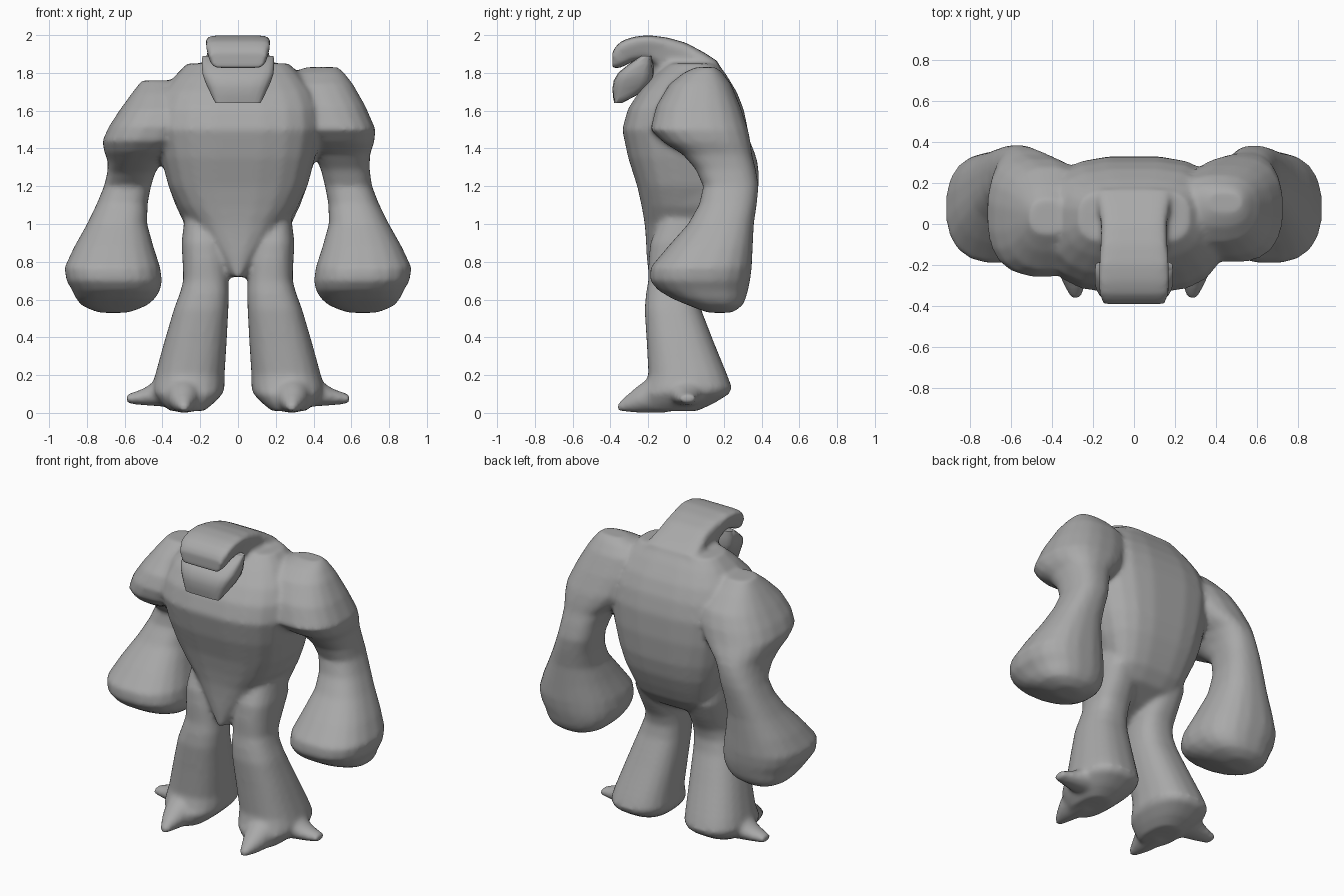
import bpy, bmesh, math

cube = bpy.data.objects.get("Cube")
if cube:
    bpy.data.objects.remove(cube, do_unlink=True)

# One clay grey for the whole body
clay = bpy.data.materials.new("clay grey")
clay.use_nodes = True
grey = (.4, .4, .4, 1)
clay.diffuse_color = grey
clay.node_tree.nodes["Principled BSDF"].inputs["Base Color"].default_value = grey


def with_midpoints(rings):
    """Insert a smoothly interpolated section between each pair of sections."""
    result = [rings[0]]
    last = len(rings) - 1
    for i in range(last):
        before, start = rings[max(i - 1, 0)], rings[i]
        end, after = rings[i + 1], rings[min(i + 2, last)]
        middle = [(9 * (s + e) - b - a) / 16
                  for b, s, e, a in zip(before, start, end, after)]
        result += [middle, end]
    return result


def section_point(angle, power):
    """Point on a unit rounded square; a higher power gives squarer corners."""
    c, s = math.cos(angle), math.sin(angle)
    return (math.copysign(abs(c) ** (2 / power), c),
            math.copysign(abs(s) ** (2 / power), s))


def place(axis, along, across, depth):
    """Map section coordinates to model coordinates for a loft axis."""
    return {"x": (along, across, depth),
            "y": (across, along, depth),
            "z": (across, depth, along)}[axis]


def select(parts):
    """Select the given parts and make the first one active."""
    bpy.ops.object.select_all(action="DESELECT")
    for part in parts:
        part.select_set(True)
    bpy.context.view_layer.objects.active = parts[0]


def loft(name, axis, rings, sides=20, power=2.5, mirror=1, pinch=lambda along: 1):
    """Skin sections given as (along, low across, high across, low depth, high depth).
    Pinch gives the width factor at the low-depth side."""
    bm = bmesh.new()
    loops = []
    for along, left, right, low, high in with_midpoints(rings):
        loop = []
        for i in range(sides):
            u, v = section_point(math.tau * (i + .5) / sides, power)
            u *= 1 + (pinch(along) - 1) * (1 - v) / 2
            across = (left + right + u * (right - left)) / 2
            depth = (low + high + v * (high - low)) / 2
            x, y, z = place(axis, along, across, depth)
            loop.append(bm.verts.new((x * mirror, y, z)))
        loops.append(loop)
    for first, second in zip(loops, loops[1:]):
        for i in range(sides):
            j = (i + 1) % sides
            bm.faces.new((first[i], first[j], second[j], second[i]))
    bm.faces.new(loops[0])
    bm.faces.new(loops[-1])
    bmesh.ops.recalc_face_normals(bm, faces=bm.faces)

    mesh = bpy.data.meshes.new(name)
    bm.to_mesh(mesh)
    bm.free()
    mesh.materials.append(clay)
    part = bpy.data.objects.new(name, mesh)
    bpy.context.collection.objects.link(part)
    return part


def centred(rings):
    """Expand (along, half width, low depth, high depth) symmetrically."""
    return [(along, -half, half, low, high) for along, half, low, high in rings]


# Torso: broad back, chest narrowing to a point at the lower front
torso = loft("body", "z", centred([
    (.72, .06, -.2, -.08),
    (.84, .26, -.21, .16),
    (1, .32, -.22, .26),
    (1.2, .37, -.26, .32),
    (1.5, .44, -.34, .33),
    (1.7, .4, -.25, .27),
    (1.85, .27, -.1, .17),
]), power=3, pinch=lambda along: max(.3, min(1, 2 * along - 1.3)))

# Neck and overhanging brow
neck = loft("neck", "z", centred([
    (1.6, .22, -.26, .15),
    (1.75, .18, -.19, .15),
    (1.9, .15, -.17, .1),
]), power=3)
brow = loft("brow", "y", centred([
    (-.39, .16, 1.82, 1.91),
    (-.34, .18, 1.83, 1.97),
    (-.2, .18, 1.87, 2),
    (0, .17, 1.7, 1.96),
    (.17, .2, 1.6, 1.86),
]), power=6, pinch=lambda along: .8)

# Jaw jutting forward below the brow
jaw = loft("jaw", "z", centred([
    (1.64, .12, -.38, -.34),
    (1.72, .16, -.39, -.2),
    (1.8, .19, -.36, -.17),
    (1.89, .19, -.24, -.18),
]), power=4)
select([jaw])
bpy.ops.object.shade_smooth_by_angle(angle=math.radians(70))

# Arms: left shoulder raised, right one lowered and forward, forearms alike
raised_shoulder = [
    (1.83, .36, .53, .05, .16),
    (1.74, .2, .61, -.09, .24),
    (1.5, .25, .73, -.19, .33),
    (1.37, .4, .7, -.02, .35),
]
lowered_shoulder = [
    (1.76, .33, .51, -.05, .12),
    (1.6, .2, .63, -.23, .28),
    (1.44, .25, .72, -.25, .34),
    (1.33, .4, .69, -.1, .38),
]
forearm = [
    (1.2, .46, .71, .09, .385),
    (1, .48, .8, .01, .36),
    (.77, .41, .92, -.19, .35),
    (.65, .41, .88, -.15, .33),
    (.57, .48, .83, .01, .3),
    (.53, .59, .73, .12, .24),
]

# Legs flare into heavy feet
leg = [
    (1.1, .1, .27, -.1, .15),
    (.9, .06, .3, -.19, .18),
    (.7, .05, .29, -.2, .08),
    (.55, .05, .34, -.22, .08),
    (.2, .07, .44, -.2, .22),
    (.1, .08, .45, -.24, .23),
    (.01, .18, .36, -.22, .06),
]

# Each foot has a front claw and a smaller outer claw
front_claw = [
    (-.36, .26, .31, .01, .05),
    (-.26, .22, .36, 0, .14),
    (-.1, .15, .41, 0, .25),
]
outer_claw = [
    (.59, -.03, .05, .05, .1),
    (.5, -.06, .07, .04, .13),
    (.36, -.11, .12, .03, .22),
]

body_parts = [torso, neck, brow]
for side, sign, shoulder in (("left", 1, raised_shoulder),
                             ("right", -1, lowered_shoulder)):
    body_parts += [
        loft(side + "_arm", "z", shoulder + forearm, mirror=sign),
        loft(side + "_leg", "z", leg, mirror=sign),
        loft(side + "_front_claw", "y", front_claw, power=2, mirror=sign),
        loft(side + "_outer_claw", "x", outer_claw, power=2, mirror=sign),
    ]

# Fuse the body into one skin and soften the joints
select(body_parts)
bpy.ops.object.join()
fuse = torso.modifiers.new("fuse", "REMESH")
fuse.mode = "VOXEL"
fuse.voxel_size = .015
fuse.use_smooth_shade = True
soften = torso.modifiers.new("soften", "SMOOTH")
soften.factor = .5
soften.iterations = 8
